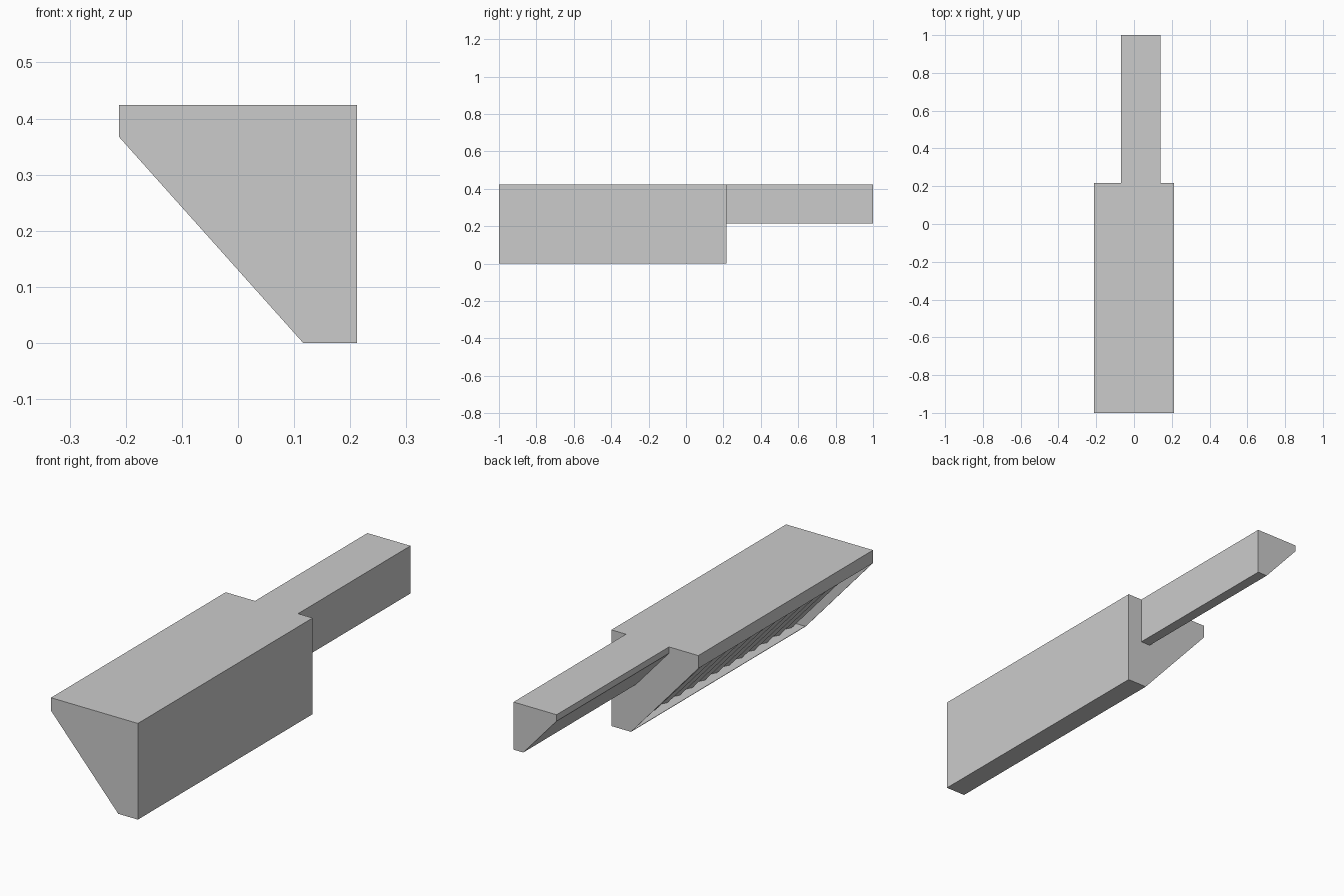
import bpy
import bmesh

if "Cube" in bpy.data.objects:
    bpy.data.objects.remove(bpy.data.objects["Cube"])


def loft(name, rings):
    """Skin a row of (y, x-z profile) rings and cap both ends."""
    bm = bmesh.new()
    rows = [[bm.verts.new((x, y, z)) for x, z in prof] for y, prof in rings]
    n = len(rows[0])
    for a, b in zip(rows, rows[1:]):
        for i in range(n):
            j = (i + 1) % n
            bm.faces.new((a[i], a[j], b[j], b[i]))
    bm.faces.new(rows[0])
    bm.faces.new(rows[-1])
    bmesh.ops.recalc_face_normals(bm, faces=bm.faces)
    mesh = bpy.data.meshes.new(name)
    bm.to_mesh(mesh)
    bm.free()
    obj = bpy.data.objects.new(name, mesh)
    bpy.context.collection.objects.link(obj)
    return obj


def wedge_profile(right, top, size):
    """Square with its lower left corner cut away, leaving short flats."""
    left, bottom = right - size, top - size
    return [(left, top), (right, top), (right, bottom),
            (right - 0.226 * size, bottom), (left, top - 0.134 * size)]


TOP, HALF, FRONT, BACK = 0.424, 0.212, -1.0, 0.217
LIP_Z, TOE_X = 0.367, 0.116
PLATE = 0.004
outer = wedge_profile(HALF, TOP, 0.424)

# Main body with a recessed, ribbed sloping face
TEETH = 14
y0, y1 = FRONT + PLATE, BACK - PLATE
rings = []
for i in range(2 * TEETH + 1):
    depth = 0.038 if i % 2 else 0.062
    rings.append((y0 + (y1 - y0) * i / (2 * TEETH),
                  [(-HALF, TOP), (HALF, TOP), (HALF, 0), (TOE_X + depth, 0),
                   (-HALF + depth, LIP_Z), (-HALF, LIP_Z)]))
loft("ribbed_body", rings)

# Thin end plates that fill the whole wedge outline
loft("front_plate", [(FRONT, outer), (y0, outer)])
loft("back_plate", [(y1, outer), (BACK, outer)])

# Thin ledge below the recess
ledge = [(TOE_X, 0), (HALF - 0.02, 0), (HALF - 0.02, 0.002), (TOE_X, 0.002)]
loft("bottom_ledge", [(y0, ledge), (y1, ledge)])

# Half-size arm at the back, flush with the top
arm = wedge_profile(0.141, TOP, 0.21)
loft("rear_arm", [(BACK, arm), (1.0, arm)])
